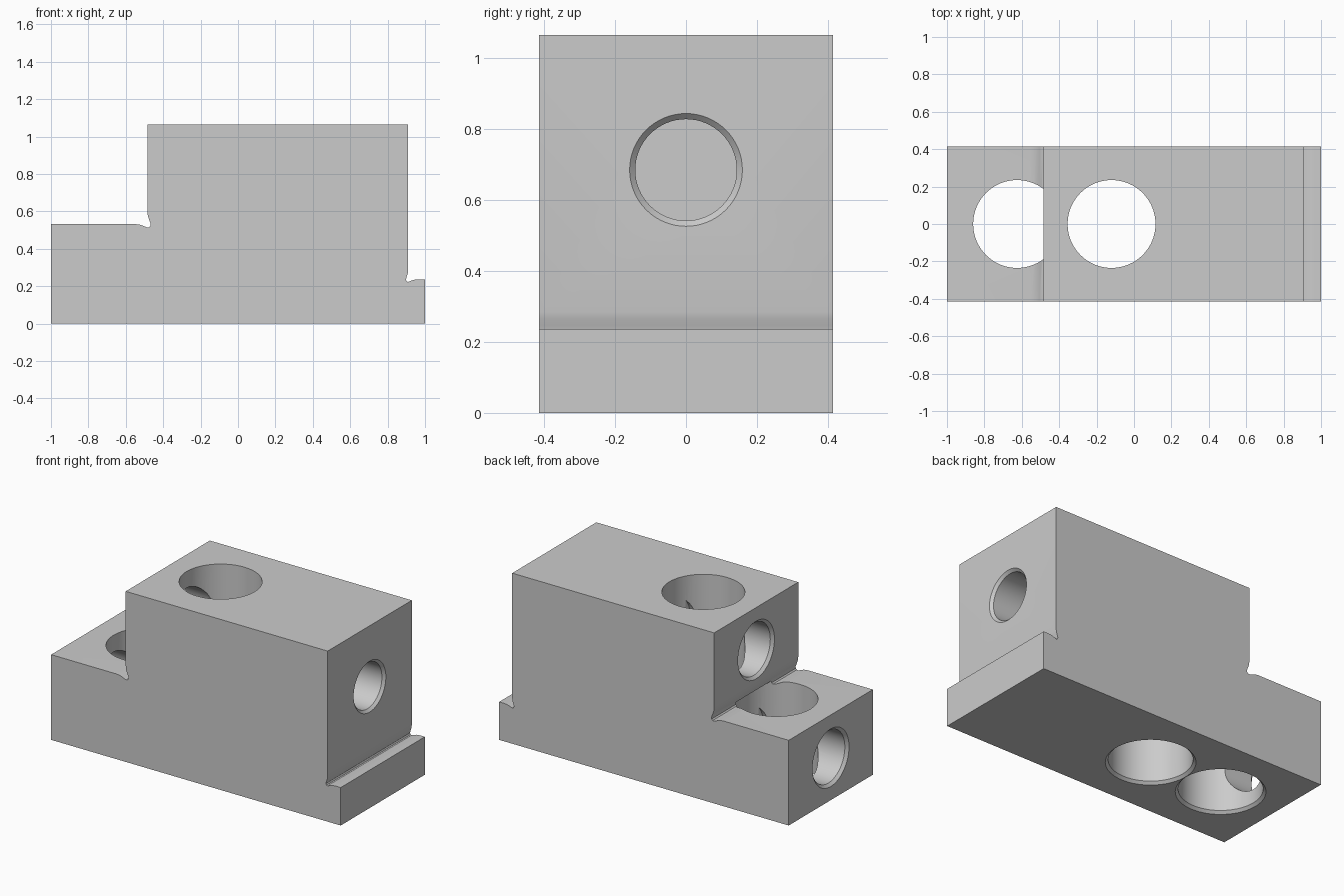
import bpy, bmesh, math
from mathutils import Matrix, Vector

if "Cube" in bpy.data.objects:
    bpy.data.objects.remove(bpy.data.objects["Cube"])

HALF_DEPTH = 0.415


def make_object(name, bm):
    bmesh.ops.recalc_face_normals(bm, faces=bm.faces)
    mesh = bpy.data.meshes.new(name)
    bm.to_mesh(mesh)
    bm.free()
    obj = bpy.data.objects.new(name, mesh)
    bpy.context.collection.objects.link(obj)
    return obj


def extruded_profile(name, points):
    bm = bmesh.new()
    face = bm.faces.new([bm.verts.new((x, -HALF_DEPTH, z)) for x, z in points])
    ext = bmesh.ops.extrude_face_region(bm, geom=[face])["geom"]
    verts = [v for v in ext if isinstance(v, bmesh.types.BMVert)]
    bmesh.ops.translate(bm, verts=verts, vec=(0, 2 * HALF_DEPTH, 0))
    return make_object(name, bm)


def drill(target, name, start, axis, depth, radius, chamfer=0.0, sides=64):
    """Cut a round hole from start along axis, with an optional chamfered mouth."""
    c = chamfer
    rings = [(-0.02, radius + c), (0.0, radius + c), (c, radius), (depth, radius)]
    if c == 0:
        rings = [(-0.02, radius), (depth, radius)]
    bm = bmesh.new()
    loops = []
    for h, r in rings:
        loops.append([bm.verts.new((r * math.cos(2 * math.pi * i / sides),
                                    r * math.sin(2 * math.pi * i / sides), h))
                      for i in range(sides)])
    for a, b in zip(loops, loops[1:]):
        for i in range(sides):
            j = (i + 1) % sides
            bm.faces.new((a[i], a[j], b[j], b[i]))
    bm.faces.new(loops[0])
    bm.faces.new(loops[-1])
    turn = Vector((0, 0, 1)).rotation_difference(Vector(axis)).to_matrix().to_4x4()
    bm.transform(Matrix.Translation(start) @ turn)
    cutter = make_object(name, bm)
    cutter.hide_render = True

    mod = target.modifiers.new(name, 'BOOLEAN')
    mod.operation = 'DIFFERENCE'
    mod.solver = 'EXACT'
    mod.object = cutter
    bpy.context.view_layer.objects.active = target
    bpy.ops.object.modifier_apply(modifier=mod.name)
    bpy.data.objects.remove(cutter, do_unlink=True)


# Stepped block with a relief groove in each inner corner
right_relief = [(0.965, 0.237), (0.945, 0.235), (0.925, 0.229), (0.91, 0.223),
                (0.902, 0.225), (0.898, 0.235), (0.901, 0.248), (0.907, 0.265),
                (0.91, 0.285)]
left_relief = [(-0.485, 0.60), (-0.482, 0.575), (-0.475, 0.555), (-0.467, 0.535),
               (-0.468, 0.523), (-0.475, 0.515), (-0.487, 0.514), (-0.505, 0.522),
               (-0.525, 0.529), (-0.55, 0.532)]
block = extruded_profile("stepped_block",
                         [(-1, 0), (1, 0), (1, 0.237)] + right_relief +
                         [(0.91, 1.065), (-0.485, 1.065)] + left_relief +
                         [(-1, 0.532)])

# Vertical bores, chamfered at the bottom
drill(block, "step_bore", (-0.625, 0, 0), (0, 0, 1), 0.536, 0.235, 0.016)
drill(block, "main_bore", (-0.12, 0, 0), (0, 0, 1), 1.1, 0.235, 0.016)

# Cross holes from the left end, running into the vertical bores
drill(block, "lower_cross_hole", (-1, 0, 0.265), (1, 0, 0), 0.58, 0.163, 0.017)
drill(block, "upper_cross_hole", (-0.485, 0, 0.80), (1, 0, 0), 0.57, 0.163, 0.017)

# Blind hole in the right end
drill(block, "end_hole", (0.91, 0, 0.685), (-1, 0, 0), 0.5, 0.143, 0.016)

# Smooth bores, crisp edges
bpy.ops.object.select_all(action='DESELECT')
block.select_set(True)
bpy.context.view_layer.objects.active = block
bpy.ops.object.shade_smooth_by_angle(angle=math.radians(30))
